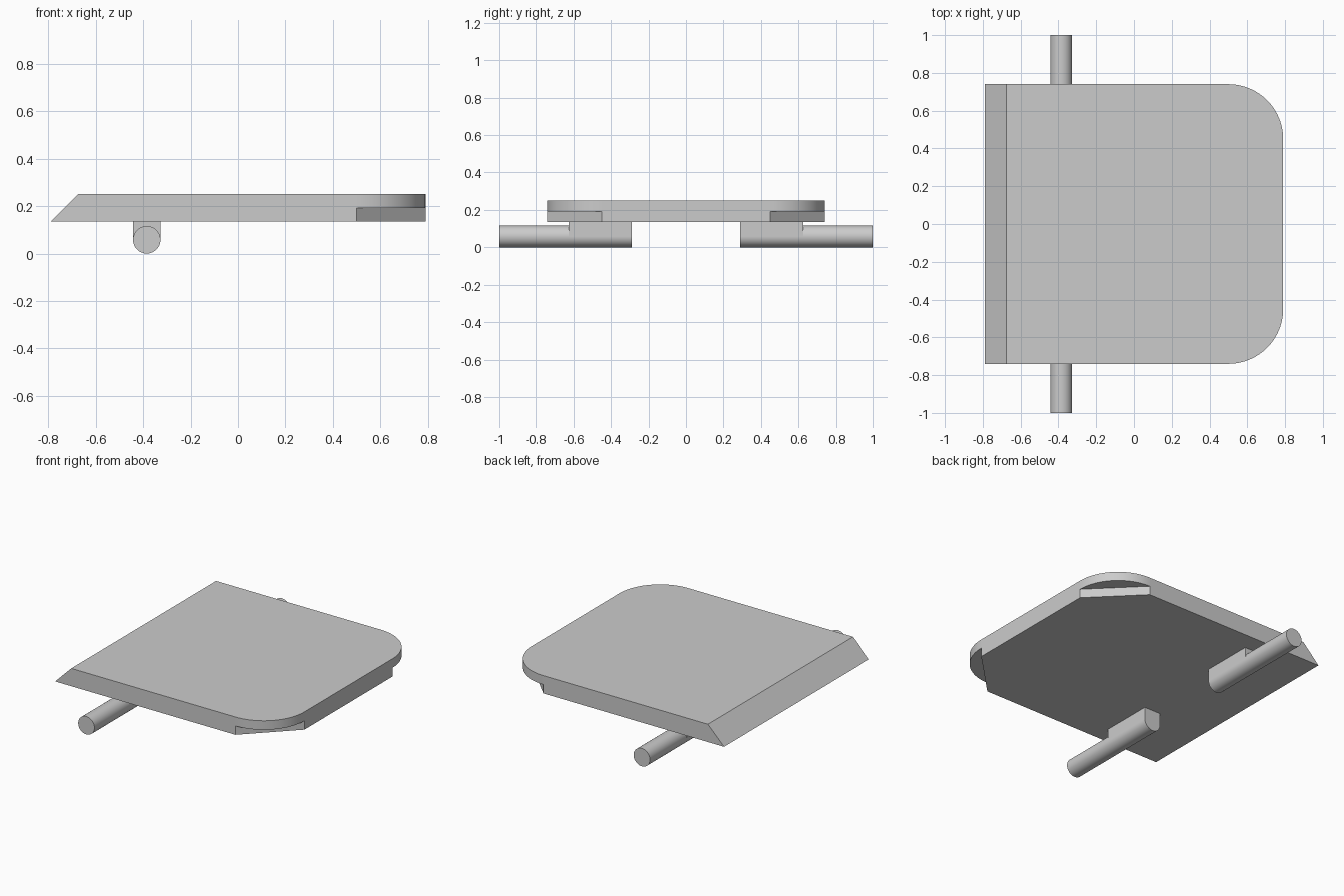
import bpy, bmesh, math
from mathutils import Matrix

cube = bpy.data.objects.get("Cube")
if cube:
    bpy.data.objects.remove(cube, do_unlink=True)

grey = bpy.data.materials.new("plain grey")
grey.use_nodes = True
colour = (0.6, 0.6, 0.6, 1)
grey.diffuse_color = colour
grey.node_tree.nodes["Principled BSDF"].inputs["Base Color"].default_value = colour

X, Y = 0.79, 0.74              # plate half sizes
BOTTOM, STEP, TOP = 0.135, 0.192, 0.25
RADIUS, SEGMENTS = 0.29, 24
PIN_X, PIN_R = -0.385, 0.058


def finish(name, bm):
    bmesh.ops.recalc_face_normals(bm, faces=bm.faces[:])
    mesh = bpy.data.meshes.new(name)
    bm.to_mesh(mesh)
    bm.free()
    mesh.materials.append(grey)
    obj = bpy.data.objects.new(name, mesh)
    bpy.context.collection.objects.link(obj)
    return obj


def build_plate():
    bm = bmesh.new()

    def arc(side, z):
        # rounded corner, from the long side round to the straight end
        pts = []
        for i in range(SEGMENTS + 1):
            a = math.pi / 2 * (1 - i / SEGMENTS)
            pts.append(bm.verts.new((X - RADIUS + RADIUS * math.cos(a),
                                     side * (Y - RADIUS + RADIUS * math.sin(a)), z)))
        return pts

    corners = []
    for s in (-1, 1):
        low_back = bm.verts.new((-X, s * Y, BOTTOM))
        high_back = bm.verts.new((-X + TOP - BOTTOM, s * Y, TOP))
        low_a = bm.verts.new((X - RADIUS, s * Y, BOTTOM))
        low_b = bm.verts.new((X, s * (Y - RADIUS), BOTTOM))
        mid, top = arc(s, STEP), arc(s, TOP)
        bm.faces.new((low_back, low_a, mid[0], top[0], high_back))   # long side
        bm.faces.new((low_a, low_b, mid[-1], mid[0]))                # chamfer
        bm.faces.new(mid)                                            # ledge underside
        for i in range(SEGMENTS):
            bm.faces.new((mid[i], mid[i + 1], top[i + 1], top[i])).smooth = True
        corners.append((low_back, high_back, low_a, low_b, mid, top))

    (lb, hb, la, le, mid, top), (lb2, hb2, la2, le2, mid2, top2) = corners
    bm.faces.new([hb] + top + top2[::-1] + [hb2])                    # top
    bm.faces.new((lb, la, le, le2, la2, lb2))                        # bottom
    bm.faces.new((lb, hb, hb2, lb2))                                 # sloped end
    bm.faces.new((le, mid[-1], top[-1], top2[-1], mid2[-1], le2))    # straight end
    return finish("plate", bm)


def build_pin(name, side):
    y_in, y_out = 0.29, 1.0
    bm = bmesh.new()
    place = (Matrix.Translation((PIN_X, side * (y_in + y_out) / 2, PIN_R))
             @ Matrix.Rotation(math.pi / 2, 4, 'X'))
    bmesh.ops.create_cone(bm, cap_ends=True, segments=48, radius1=PIN_R,
                          radius2=PIN_R, depth=y_out - y_in, matrix=place)
    for f in bm.faces:
        f.smooth = len(f.verts) == 4
    return finish(name, bm)


def build_mount(name, side):
    y_in, y_out = 0.29, 0.625
    bm = bmesh.new()
    place = (Matrix.Translation((PIN_X, side * (y_in + y_out) / 2, (PIN_R + BOTTOM) / 2))
             @ Matrix.Diagonal((2 * PIN_R, y_out - y_in, BOTTOM - PIN_R, 1)))
    bmesh.ops.create_cube(bm, size=1, matrix=place)
    return finish(name, bm)


build_plate()
for label, side in (("front", -1), ("back", 1)):
    build_pin(label + "_pin", side)
    build_mount(label + "_pin_mount", side)
